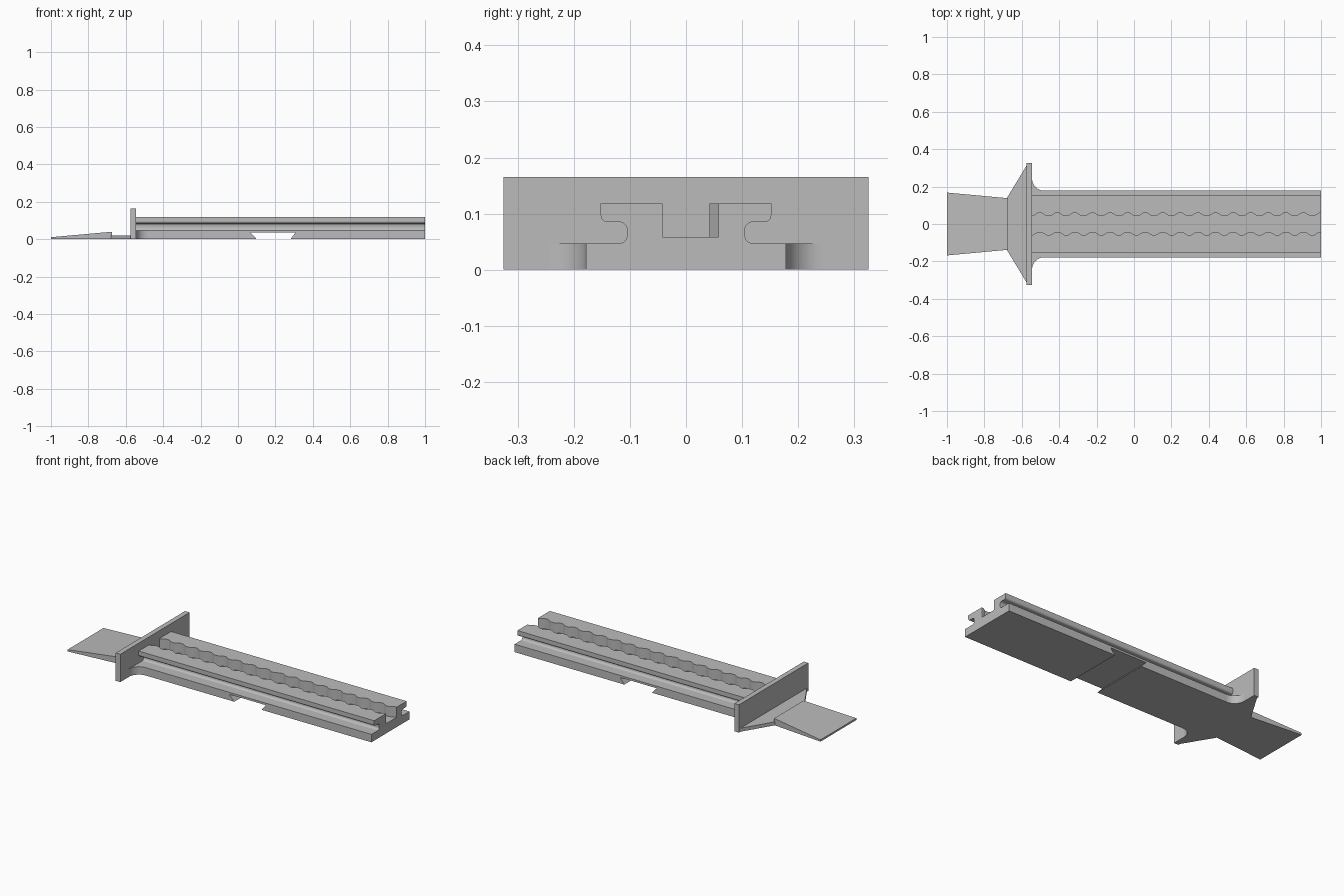
import bpy, bmesh, math
from mathutils import Vector

if "Cube" in bpy.data.objects:
    bpy.data.objects.remove(bpy.data.objects["Cube"], do_unlink=True)

grey = bpy.data.materials.new("plain grey")
grey.use_nodes = True
colour = (0.5, 0.5, 0.5, 1)
grey.diffuse_color = colour
grey.node_tree.nodes["Principled BSDF"].inputs["Base Color"].default_value = colour


def loft(name, rings, smooth=False):
    """Skin matching closed rings of points and cap both ends."""
    bm = bmesh.new()
    loops = [[bm.verts.new(p) for p in ring] for ring in rings]
    n = len(loops[0])
    for a, b in zip(loops, loops[1:]):
        for i in range(n):
            j = (i + 1) % n
            bm.faces.new((a[i], a[j], b[j], b[i]))
    bm.faces.new(loops[0][::-1])
    bm.faces.new(loops[-1])
    bmesh.ops.recalc_face_normals(bm, faces=bm.faces)
    mesh = bpy.data.meshes.new(name)
    bm.to_mesh(mesh)
    bm.free()
    mesh.materials.append(grey)
    obj = bpy.data.objects.new(name, mesh)
    bpy.context.collection.objects.link(obj)
    if smooth:
        bpy.ops.object.select_all(action="DESELECT")
        obj.select_set(True)
        bpy.context.view_layer.objects.active = obj
        bpy.ops.object.shade_smooth_by_angle(angle=math.radians(25))
        obj.modifiers.new("even_shading", "WEIGHTED_NORMAL").keep_sharp = True
    return obj


def slab(name, outline, z0, z1, smooth=False):
    """Extrude an xy outline upwards."""
    return loft(name, [[(x, y, z) for x, y in outline] for z in (z0, z1)], smooth)


def round_corner(p, before, after, r, steps=6):
    p = Vector(p)
    u, v = (Vector(before) - p).normalized(), (Vector(after) - p).normalized()
    c = p + r * (u + v)
    turns = [math.pi / 2 * k / steps for k in range(steps + 1)]
    return [tuple(c - r * (v * math.cos(a) + u * math.sin(a))) for a in turns]


STOP = -0.545      # rail side of the stop plate
BASE = 0.178       # half width of the base
BASE_TOP = 0.047

# Base bar with a dovetail notch cut across its underside
side = [(STOP - 0.01, 0), (0.1, 0), (0.067, 0.035), (0.307, 0.035), (0.28, 0),
        (1, 0), (1, BASE_TOP), (STOP - 0.01, BASE_TOP)]
loft("base_bar", [[(x, y, z) for x, z in side] for y in (-BASE, BASE)])

# Curved fillets where the base meets the stop plate
R = 0.065
arc = round_corner((STOP, BASE), (STOP, 1), (1, BASE), R, 10)
for label, s in (("left", 1), ("right", -1)):
    outline = [(STOP, BASE)] + arc
    slab(label + "_root_fillet", [(x, s * y) for x, y in outline], 0, BASE_TOP, True)

# Grooved head: neck, overhanging flange and central slot with toothed walls
foot, neck, under, lip = (0.2, BASE_TOP), (0.105, BASE_TOP), (0.105, 0.085), (0.152, 0.085)
flank = [(0.119, 0.04)]
flank += round_corner(neck, foot, under, 0.014)
flank += round_corner(under, neck, lip, 0.014)
flank += round_corner(lip, under, (0.152, 0.118), 0.012)
flank += [(0.152, 0.118)]


def head_ring(x, shift):
    right = flank + [(0.05 + shift, 0.118), (0.05 + shift, 0.058)]
    left = [(-0.05 + shift, 0.058), (-0.05 + shift, 0.118)]
    left += [(-y, z) for y, z in reversed(flank)]
    return [(x, y, z) for y, z in right + left]


PITCH, DEPTH = 0.094, 0.0077
stations = [(1, DEPTH)]
for k in range(17):
    for t, sign in ((0.12, 1), (0.38, -1), (0.62, -1), (0.88, 1)):
        x = 1 - PITCH * (k + t)
        if x > STOP:
            stations.append((x, sign * DEPTH))
stations.append((STOP - 0.01, stations[-1][1]))
loft("toothed_rail_head", [head_ring(x, s) for x, s in stations], True)

# Stop plate
slab("stop_plate", [(-0.575, -0.325), (STOP, -0.325), (STOP, 0.325), (-0.575, 0.325)], 0, 0.165)

# Flared web joining the plate to the tongue
slab("flared_web", [(-0.68, -0.138), (-0.57, -0.32), (-0.57, 0.32), (-0.68, 0.138)], 0, 0.021)


# Wedge tongue, thin and wide at its tip
def tongue_ring(x, half, top):
    return [(x, -half, 0), (x, half, 0), (x, half, top), (x, -half, top)]


loft("wedge_tongue", [tongue_ring(-1, 0.168, 0.011), tongue_ring(-0.675, 0.138, 0.04)])
